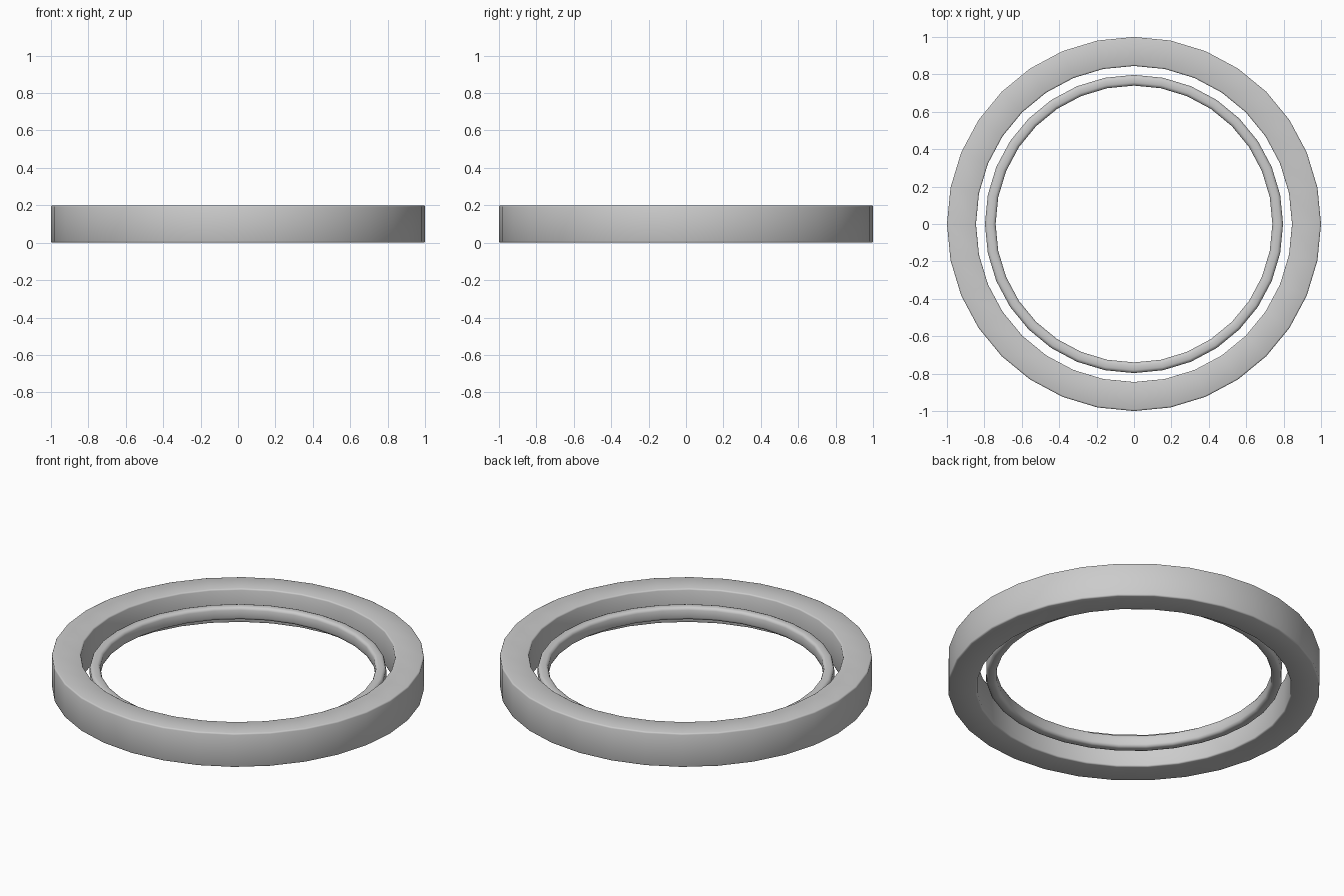
import bpy, bmesh
from math import cos, sin, tau, radians

cube = bpy.data.objects.get("Cube")
if cube:
    bpy.data.objects.remove(cube, do_unlink=True)

grey = bpy.data.materials.new("light_grey")
grey.use_nodes = True
colour = (0.6, 0.6, 0.6, 1)
grey.diffuse_color = colour
grey.node_tree.nodes["Principled BSDF"].inputs["Base Color"].default_value = colour

SIDES = 32


def ring(name, inner, outer, bottom, top, round_size, round_steps):
    """Rectangular section swept round z, with rounded edges."""
    section = [(inner, bottom), (outer, bottom), (outer, top), (inner, top)]
    bm = bmesh.new()
    loops = []
    for i in range(SIDES):
        a = tau * i / SIDES
        loops.append([bm.verts.new((r * cos(a), r * sin(a), z)) for r, z in section])
    for i, here in enumerate(loops):
        after = loops[(i + 1) % SIDES]
        for j in range(4):
            k = (j + 1) % 4
            bm.faces.new((here[j], after[j], after[k], here[k]))
    bmesh.ops.recalc_face_normals(bm, faces=bm.faces)
    # round only the circular rims
    rims = [e for e in bm.edges if abs(e.verts[0].co.z - e.verts[1].co.z) < 1e-5
            and abs(e.verts[0].co.xy.length - e.verts[1].co.xy.length) < 1e-5]
    bmesh.ops.bevel(bm, geom=rims, offset=round_size, segments=round_steps,
                    profile=0.5, affect='EDGES')
    mesh = bpy.data.meshes.new(name)
    bm.to_mesh(mesh)
    bm.free()
    mesh.materials.append(grey)
    obj = bpy.data.objects.new(name, mesh)
    bpy.context.collection.objects.link(obj)
    bpy.context.view_layer.objects.active = obj
    obj.select_set(True)
    bpy.ops.object.shade_smooth_by_angle(angle=radians(50))
    obj.select_set(False)


# Broad outer band and slim inner band floating at mid height
ring("outer_ring", 0.845, 1.0, 0.0, 0.2, 0.008, 2)
ring("inner_ring", 0.74, 0.797, 0.062, 0.138, 0.016, 2)
